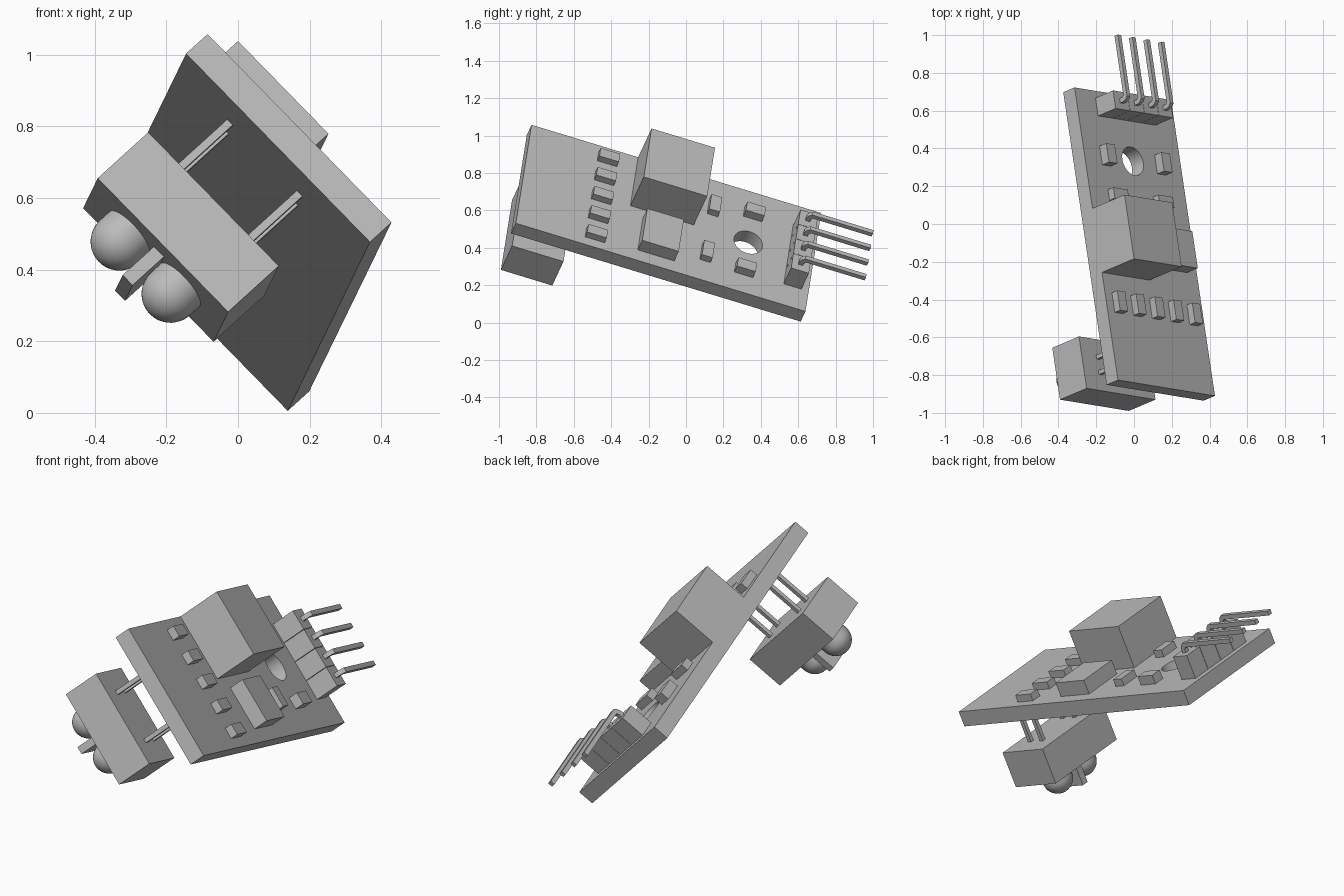
import bpy, bmesh, math
from mathutils import Matrix, Vector

if "Cube" in bpy.data.objects:
    bpy.data.objects.remove(bpy.data.objects["Cube"])

# Tilted board frame: U across the board, V along it, N out of the component face
U = Vector((0.694, -0.1136, -0.711)).normalized()
V = Vector((-0.1425, 0.9475, -0.2863))
V = (V - U * V.dot(U)).normalized()
N = U.cross(V)
FRAME = Matrix.Translation((0.057, -0.0935, 0.559)) @ Matrix((U, V, N)).transposed().to_4x4()

grey = bpy.data.materials.new("plain grey")
grey.diffuse_color = (0.5, 0.5, 0.5, 1)
grey.use_nodes = True
grey.node_tree.nodes["Principled BSDF"].inputs["Base Color"].default_value = grey.diffuse_color


def finish(name, bm):
    bmesh.ops.recalc_face_normals(bm, faces=bm.faces)
    mesh = bpy.data.meshes.new(name)
    bm.to_mesh(mesh)
    bm.free()
    mesh.materials.append(grey)
    ob = bpy.data.objects.new(name, mesh)
    bpy.context.collection.objects.link(ob)
    ob.matrix_world = FRAME
    return ob


def box(name, u, v, n):
    """Box from (min, max) ranges along the board axes."""
    bm = bmesh.new()
    bmesh.ops.create_cube(bm, size=1)
    for p in bm.verts:
        p.co = [(a + b) / 2 + c * (b - a) for (a, b), c in zip((u, v, n), p.co)]
    return finish(name, bm)


def chip(name, u, v, du, dv, h):
    return box(name, (u - du / 2, u + du / 2), (v - dv / 2, v + dv / 2), (0, h))


def activate(ob):
    bpy.ops.object.select_all(action='DESELECT')
    ob.select_set(True)
    bpy.context.view_layer.objects.active = ob


# Circuit board with a mounting hole
board = box("circuit_board", (-0.37, 0.37), (-0.8175, 0.8175), (-0.085, 0))
bm = bmesh.new()
bmesh.ops.create_cone(bm, cap_ends=True, segments=32, radius1=0.08, radius2=0.08, depth=0.4,
                      matrix=Matrix.Translation((0, 0.45, 0)))
cutter = finish("hole_cutter", bm)
cutter.hide_render = True
bpy.context.view_layer.update()
mod = board.modifiers.new("hole", 'BOOLEAN')
mod.operation, mod.solver, mod.object = 'DIFFERENCE', 'EXACT', cutter
activate(board)
bpy.ops.object.modifier_apply(modifier=mod.name)
bpy.data.objects.remove(cutter)
bpy.ops.object.shade_smooth_by_angle(angle=math.radians(30))

# Surface components
for i in range(5):
    chip("resistor", -0.286 + 0.143 * i, -0.378, 0.06, 0.11, 0.04)
for s in (-1, 1):
    chip("small_capacitor", s * 0.172, 0.234, 0.11, 0.06, 0.04)
    chip("indicator_light", s * 0.21, 0.453, 0.065, 0.105, 0.05)
box("regulator", (0.055, 0.295), (-0.138, 0.068), (0, 0.08))
box("adjuster_block", (-0.37, -0.006), (-0.216, 0.142), (0, 0.24))

# Pin header: four blocks, each with a bent pin
t = 0.0125
pin = [(0.725 - t, 0.1), (0.725 - t, 0.155), (0.725 - 0.004, 0.175), (0.735, 0.165 + 2 * t - 0.003),
       (1.077, 0.162 + 2 * t), (1.077, 0.162), (0.745, 0.162), (0.725 + t, 0.15), (0.725 + t, 0.1)]
for i in range(4):
    u = -0.165 + 0.11 * i
    chip("header_block", u, 0.727, 0.108, 0.1, 0.132)
    bm = bmesh.new()
    face = bm.faces.new([bm.verts.new((u - t, v, n)) for v, n in pin])
    ext = bmesh.ops.extrude_face_region(bm, geom=[face])["geom"]
    bmesh.ops.translate(bm, vec=(2 * t, 0, 0),
                        verts=[g for g in ext if isinstance(g, bmesh.types.BMVert)])
    finish("header_pin", bm)

# Sensor under the board: housing, legs, divider and two domed bulbs
CU, CV = -0.0225, -0.612
box("sensor_housing", (CU - 0.2625, CU + 0.2625), (CV - 0.145, CV + 0.145), (-0.506, -0.306))
box("sensor_divider", (CU - 0.022, CU + 0.018), (CV - 0.076, CV + 0.076), (-0.63, -0.5))
for s in (-1, 1):
    for r in (-1, 1):
        u, v = CU + s * 0.14, CV + r * 0.043
        box("sensor_leg", (u - 0.011, u + 0.011), (v - 0.011, v + 0.011), (-0.32, -0.07))

    # Bulb: lathe of a short barrel ending in a dome
    bm = bmesh.new()
    R, base = 0.081, -0.544
    prof = [(R, -0.48)] + [(R * math.cos(a * math.pi / 24), base - R * math.sin(a * math.pi / 24))
                           for a in range(13)]
    verts = [bm.verts.new((x, 0, z)) for x, z in prof]
    edges = [bm.edges.new(e) for e in zip(verts, verts[1:])]
    bmesh.ops.spin(bm, geom=verts + edges, axis=(0, 0, 1), cent=(0, 0, 0),
                   angle=math.tau, steps=32, use_duplicate=False)
    bmesh.ops.remove_doubles(bm, verts=bm.verts, dist=0.0005)
    bmesh.ops.translate(bm, verts=bm.verts, vec=(CU - 0.004 + s * 0.1025, CV, 0))
    bulb = finish("sensor_bulb", bm)
    activate(bulb)
    bpy.ops.object.shade_smooth_by_angle(angle=math.radians(40))
